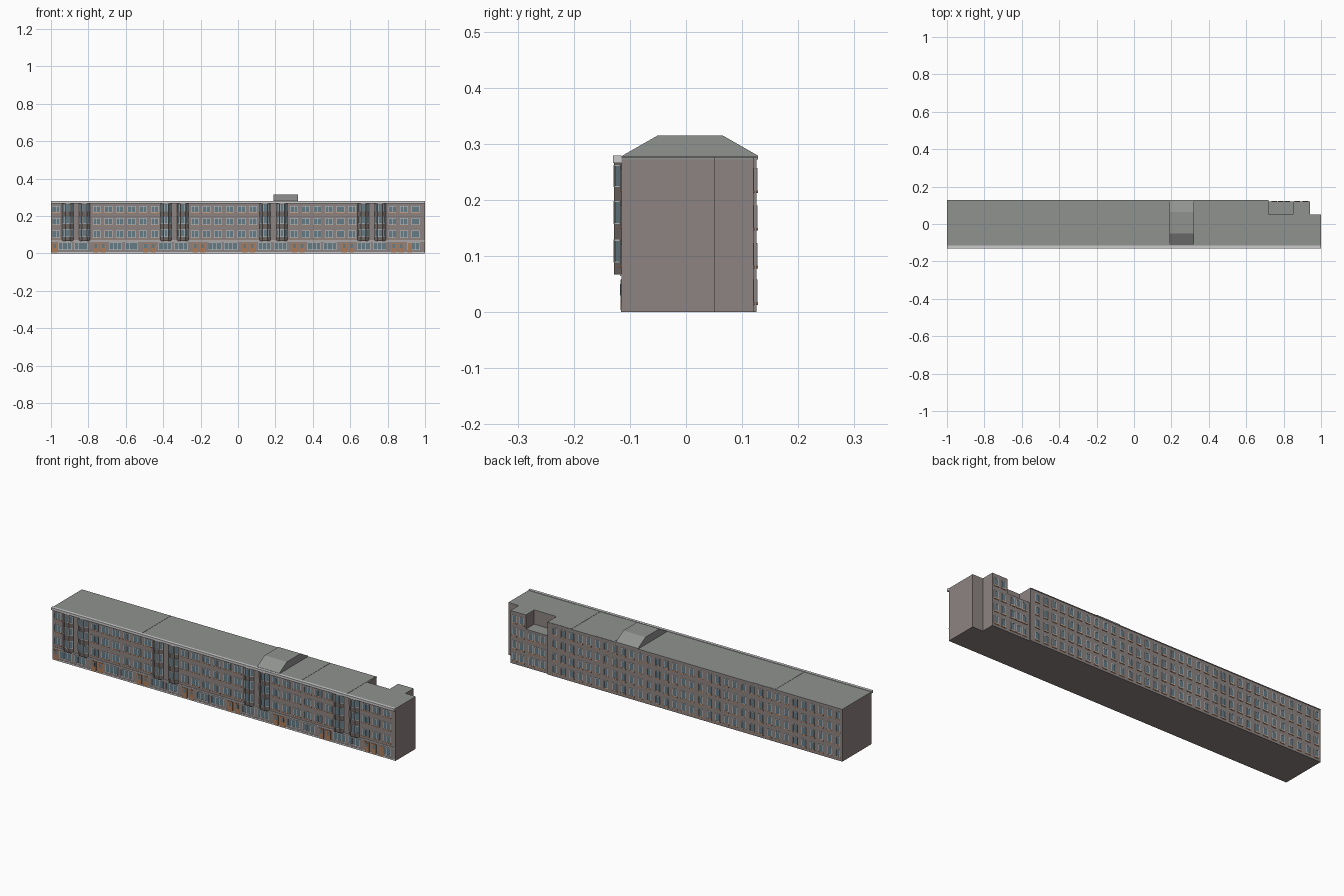
import bpy, bmesh, math
from mathutils import Matrix, Vector

if "Cube" in bpy.data.objects:
    bpy.data.objects.remove(bpy.data.objects["Cube"])


def material(name, r, g, b):
    m = bpy.data.materials.new(name)
    m.diffuse_color = (r, g, b, 1)
    m.use_nodes = True
    m.node_tree.nodes["Principled BSDF"].inputs["Base Color"].default_value = m.diffuse_color
    return m


WALL = material("wall", 0.27, 0.23, 0.22)
ROOF = material("roof", 0.28, 0.29, 0.28)
GLASS = material("glass", 0.13, 0.20, 0.24)
FRAME = material("frame", 0.55, 0.55, 0.53)
WOOD = material("wood", 0.42, 0.20, 0.10)
DARK = material("bay_wall", 0.16, 0.14, 0.13)
WHITE = material("cornice", 0.65, 0.65, 0.63)


def finish(bm, name, mat):
    bmesh.ops.recalc_face_normals(bm, faces=bm.faces)
    me = bpy.data.meshes.new(name)
    bm.to_mesh(me)
    bm.free()
    me.materials.append(mat)
    ob = bpy.data.objects.new(name, me)
    bpy.context.collection.objects.link(ob)
    return ob


def add_box(bm, x0, x1, y0, y1, z0, z1, place=None):
    mat = Matrix.Translation(((x0 + x1) / 2, (y0 + y1) / 2, (z0 + z1) / 2)) @ \
        Matrix.Diagonal((x1 - x0, y1 - y0, z1 - z0, 1))
    bmesh.ops.create_cube(bm, size=1, matrix=(place @ mat) if place else mat)


def add_prism(bm, points, direction):
    # extrude a flat polygon along a vector
    face = bm.faces.new([bm.verts.new(p) for p in points])
    res = bmesh.ops.extrude_face_region(bm, geom=[face], use_keep_orig=True)
    moved = [v for v in res["geom"] if isinstance(v, bmesh.types.BMVert)]
    bmesh.ops.translate(bm, verts=moved, vec=Vector(direction))


def box(name, mat, *dims):
    bm = bmesh.new()
    add_box(bm, *dims)
    return finish(bm, name, mat)


def prism(name, mat, points, direction):
    bm = bmesh.new()
    add_prism(bm, points, direction)
    return finish(bm, name, mat)


def add_window(glass, frame, x, y, z0, z1, w, angle=0, panes=1, t=0.0025):
    # pane with a raised frame, facing -y before rotation
    p = Matrix.Translation((x, y, 0)) @ Matrix.Rotation(angle, 4, 'Z')
    h = w / 2
    add_box(glass, -h, h, -0.0006, 0.001, z0, z1, p)
    for i in range(panes + 1):
        c = -h + t / 2 + i * (w - t) / panes
        add_box(frame, c - t / 2, c + t / 2, -0.0016, 0.001, z0, z1, p)
    for a in (z0, z1 - t):
        add_box(frame, -h, h, -0.0016, 0.001, a, a + t, p)


FRONT, BACK, TOWER, TOP = -0.115, 0.126, 0.12, 0.272
ROWS = [(0.083, 0.121), (0.152, 0.19), (0.218, 0.254)]

# main block and roof slab share a stepped footprint
outline = [(-1, FRONT), (1, FRONT), (1, 0.052), (0.94, 0.052), (0.94, TOWER),
           (0.85, TOWER), (0.85, 0.05), (0.72, 0.05), (0.72, BACK), (-1, BACK)]
prism("main_block", WALL, [(x, y, 0) for x, y in outline], (0, 0, TOP))
prism("roof_slab", ROOF, [(x, y + (0.002 if y > 0.125 else 0), TOP) for x, y in outline], (0, 0, 0.004))
box("terrace_block", WALL, 0.72, 0.85, 0.05, TOWER, 0, 0.198)
box("terrace_floor", ROOF, 0.72, 0.85, 0.05, TOWER, 0.198, 0.201)

# rooftop penthouse with sloping front and back
prism("roof_penthouse", ROOF,
      [(0.19, -0.113, 0.275), (0.19, -0.113, 0.279), (0.19, -0.05, 0.315), (0.19, 0.065, 0.315),
       (0.19, 0.128, 0.279), (0.19, 0.128, 0.275)], (0.13, 0, 0))

# slightly raised roof panels
bm = bmesh.new()
for a, b, back in ((-0.61, -0.48, BACK), (0.33, 0.45, BACK), (0.58, 0.715, BACK)):
    add_box(bm, a, b, FRONT, back, 0.275, 0.2772)
finish(bm, "roof_panels", ROOF)

# front cornice, string course and plinth
box("front_cornice", WHITE, -1, 1, -0.13, FRONT, 0.266, 0.279)
bm = bmesh.new()
add_box(bm, -1, 1, FRONT - 0.003, FRONT, 0.064, 0.068)
add_box(bm, -1, 1, FRONT - 0.001, FRONT, 0, 0.008)
finish(bm, "front_string_courses", FRAME)

glass, frame, sills = bmesh.new(), bmesh.new(), bmesh.new()

# four pairs of canted bays
bays = bmesh.new()
cant = math.atan2(0.013, 0.017)
for pair in (-0.865, -0.34, 0.19, 0.715):
    for cx in (pair - 0.045, pair + 0.045):
        add_prism(bays, [(cx - 0.03, FRONT, 0.067), (cx - 0.013, -0.128, 0.067),
                         (cx + 0.013, -0.128, 0.067), (cx + 0.03, FRONT, 0.067)], (0, 0, 0.2))
        for z0, z1 in ROWS:
            z0, z1 = z0 + 0.005, z1 + 0.008
            add_window(glass, frame, cx, -0.128, z0, z1, 0.022, 0, 1, 0.002)
            for s in (-1, 1):
                add_window(glass, frame, cx + s * 0.0215, -0.1215, z0, z1, 0.017, s * cant, 1, 0.002)
finish(bays, "front_bays", DARK)

# front windows between the bays
columns = [-0.972]
for start, n in ((-0.79, 6), (-0.265, 6), (0.265, 6), (0.79, 3)):
    columns += [start + 0.035 + i * 0.062 for i in range(n)]
for x in columns:
    for z0, z1 in ROWS:
        add_window(glass, frame, x, FRONT, z0, z1, 0.042, 0, 2)
        add_box(sills, x - 0.023, x + 0.023, FRONT - 0.003, FRONT, z0 - 0.004, z0)

# street level: door pairs with shop windows between
doors = bmesh.new()
for i in range(8):
    c = -0.74 + 0.2655 * (i - 1) if i else -0.98
    for dx in ((0,) if i == 0 else (-0.02, 0.02)):
        add_box(doors, c + dx - 0.014, c + dx + 0.014, FRONT - 0.002, FRONT, 0.004, 0.056)
        add_box(glass, c + dx - 0.007, c + dx + 0.007, FRONT - 0.0026, FRONT, 0.03, 0.05)
    first = -0.925 if i == 0 else c + 0.085
    step = 0.085
    for k in range(2):
        x = first + k * step
        if x < 0.99 - 0.036:
            add_window(glass, frame, x, FRONT, 0.018, 0.058, 0.07, 0, 3)
add_box(doors, 0.815 + 0.09, 0.815 + 0.115, FRONT - 0.002, FRONT, 0.004, 0.056)
finish(doors, "street_doors", WOOD)

# rear windows in four rows
back_rows = [(0.018, 0.058), (0.083, 0.123), (0.15, 0.19), (0.217, 0.257)]
back_columns = [(-0.975 + i * 0.0501, BACK) for i in range(34)]
back_columns += [(x, TOWER) for x in (0.75, 0.785, 0.82, 0.873, 0.917)]
for x, y in back_columns:
    for z0, z1 in back_rows:
        if 0.72 < x < 0.85 and z0 > 0.2:
            continue
        add_window(glass, frame, x, y, z0, z1, 0.025, math.pi, 1)
        add_box(sills, x - 0.015, x + 0.015, y, y + 0.002, z0 - 0.005, z0)

finish(glass, "window_glass", GLASS)
finish(frame, "window_frames", FRAME)
finish(sills, "window_sills", WOOD)
